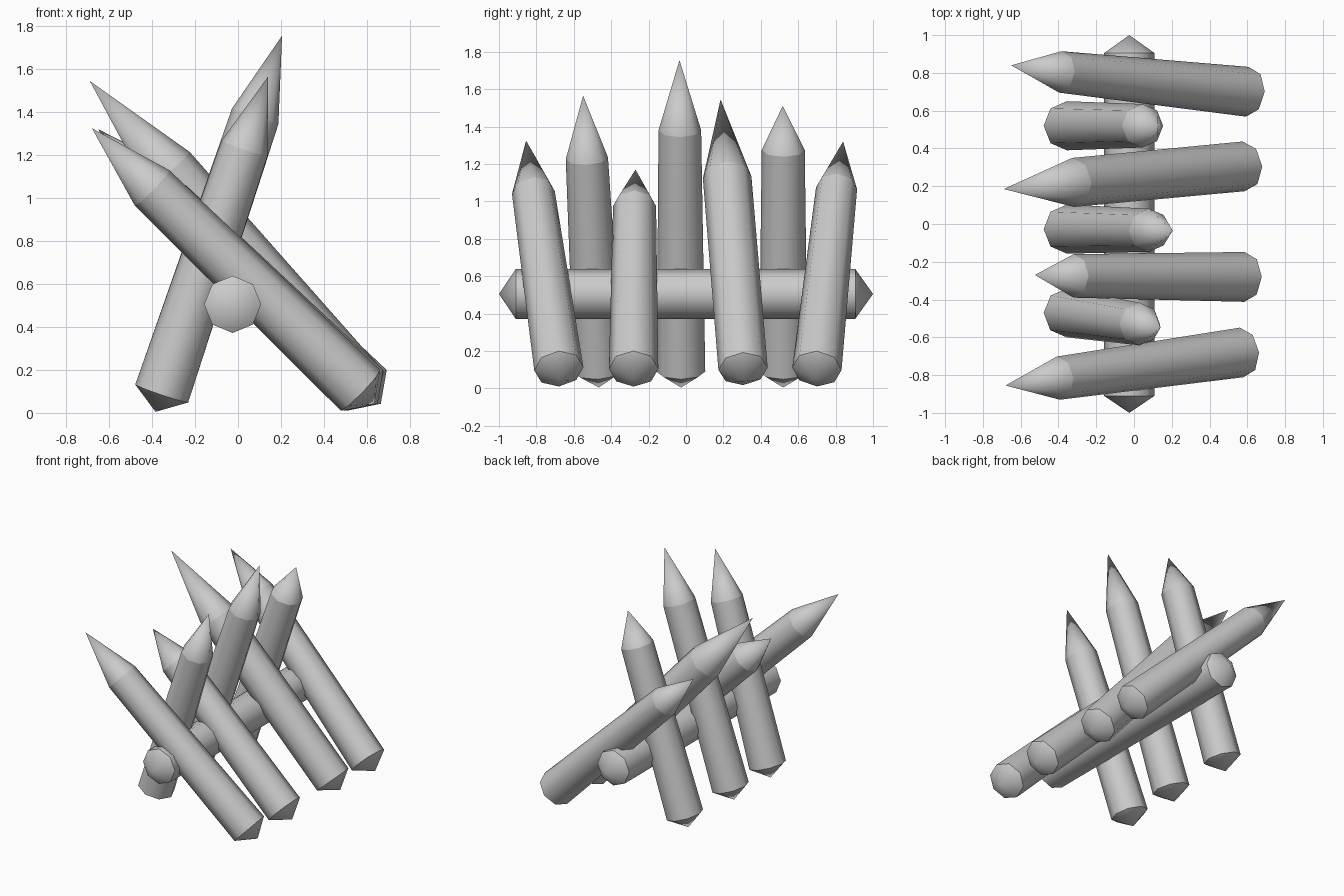
import bpy
import bmesh
from mathutils import Vector

cube = bpy.data.objects.get("Cube")
if cube:
    bpy.data.objects.remove(cube, do_unlink=True)

SIDES = 8
CAP = 0.09

grey = bpy.data.materials.new("plain grey")
grey.use_nodes = True
colour = (0.6, 0.6, 0.6, 1)
grey.diffuse_color = colour
grey.node_tree.nodes["Principled BSDF"].inputs["Base Color"].default_value = colour


def make_log(name, base, shoulder, tip, base_radius, shoulder_radius):
    """Eight-sided tapered log with a blunt cone at the base and a pointed tip."""
    base, shoulder, tip = Vector(base), Vector(shoulder), Vector(tip)
    axis = (shoulder - base).normalized()
    side = Vector((0, 1, 0)) if abs(axis.y) < 0.9 else Vector((1, 0, 0))
    side = (side - axis * side.dot(axis)).normalized()
    up = axis.cross(side)

    bm = bmesh.new()
    rings = []
    for centre, radius in ((base, base_radius), (shoulder, shoulder_radius)):
        circle = bmesh.ops.create_circle(bm, segments=SIDES, radius=radius)["verts"]
        for v in circle:
            v.co = centre + side * v.co.x + up * v.co.y
        rings.append(circle)
    ends = [bm.verts.new(base - axis * CAP), bm.verts.new(tip)]
    low, high = rings
    for i in range(SIDES):
        j = (i + 1) % SIDES
        bm.faces.new((low[i], low[j], high[j], high[i]))
        bm.faces.new((low[j], low[i], ends[0]))
        bm.faces.new((high[i], high[j], ends[1]))
    bmesh.ops.recalc_face_normals(bm, faces=bm.faces)

    # Round shading, with crisp edges where the cones meet the shaft
    for face in bm.faces:
        face.smooth = True
    for ring in rings:
        for i in range(SIDES):
            bm.edges.get((ring[i], ring[i - 1])).smooth = False

    mesh = bpy.data.meshes.new(name)
    bm.to_mesh(mesh)
    bm.free()
    mesh.materials.append(grey)
    obj = bpy.data.objects.new(name, mesh)
    bpy.context.collection.objects.link(obj)


# Horizontal beam, pointed at both ends
make_log("cross_beam", (-0.025, -0.91, 0.505), (-0.025, 0.905, 0.505),
         (-0.025, 1, 0.505), 0.133, 0.133)

# Long stakes slanting towards the right: base, shoulder, tip, shoulder radius
right_stakes = [
    ((0.57, -0.68, 0.105), (-0.40, -0.816, 1.047), (-0.68, -0.855, 1.325), 0.115),
    ((0.585, -0.28, 0.105), (-0.32, -0.275, 0.975), (-0.525, -0.27, 1.17), 0.115),
    ((0.58, 0.305, 0.105), (-0.322, 0.22, 1.128), (-0.69, 0.185, 1.545), 0.13),
    ((0.60, 0.70, 0.105), (-0.39, 0.805, 1.07), (-0.65, 0.84, 1.32), 0.11),
]
for n, (base, shoulder, tip, radius) in enumerate(right_stakes, 1):
    make_log(f"right_stake_{n}", base, shoulder, tip, 0.132, radius)

# Steeper stakes slanting towards the left, between the others
left_stakes = [
    ((-0.355, -0.47, 0.09), (0.03, -0.53, 1.23), (0.14, -0.55, 1.565), 0.113),
    ((-0.355, -0.027, 0.09), (0.08, -0.033, 1.38), (0.205, -0.035, 1.755), 0.114),
    ((-0.355, 0.52, 0.09), (0.045, 0.52, 1.275), (0.125, 0.517, 1.51), 0.115),
]
for n, (base, shoulder, tip, radius) in enumerate(left_stakes, 1):
    make_log(f"left_stake_{n}", base, shoulder, tip, 0.13, radius)
